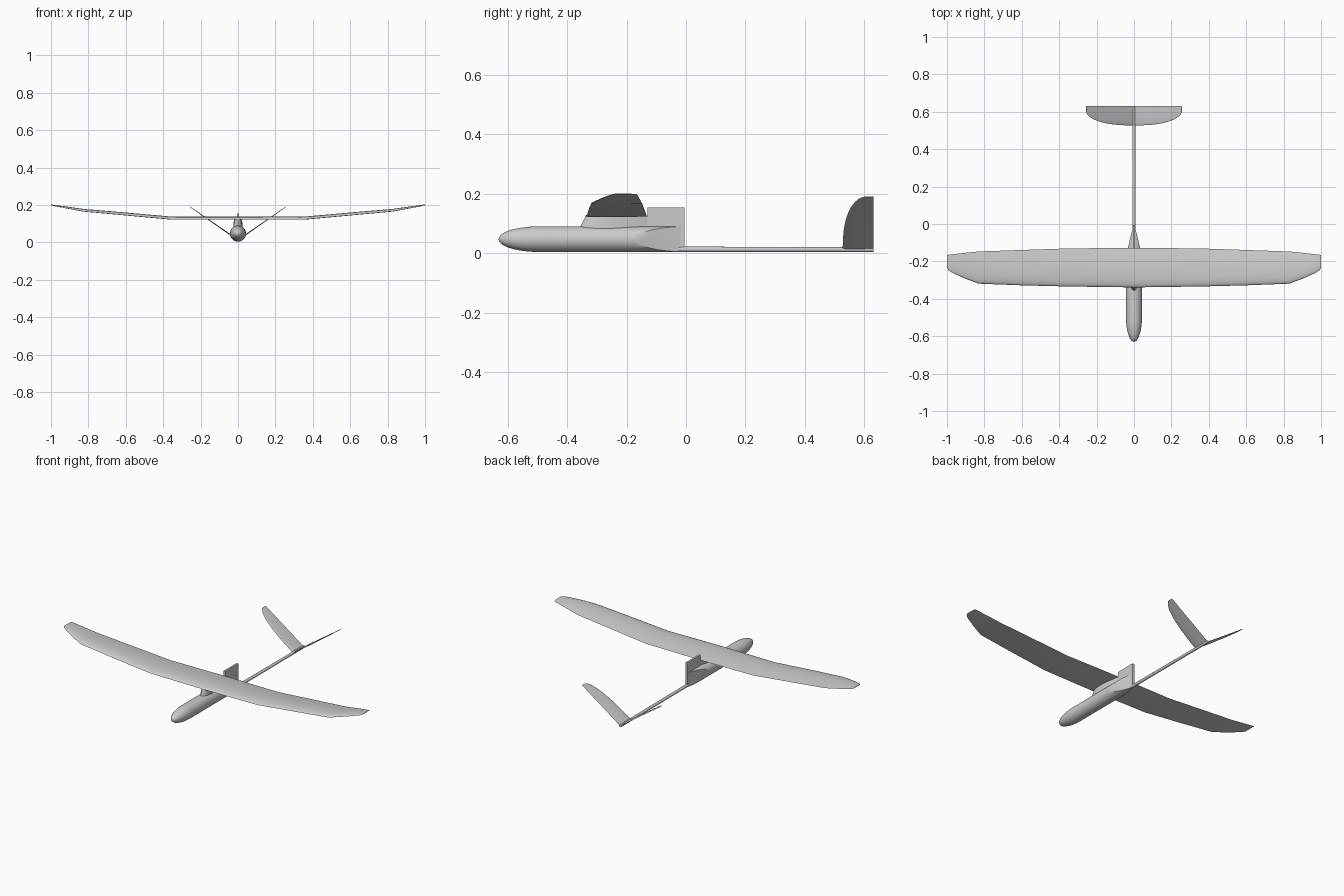
import bpy, bmesh, math
from mathutils import Vector

cube = bpy.data.objects.get("Cube")
if cube:
    bpy.data.objects.remove(cube)

grey = bpy.data.materials.new("light grey")
grey.use_nodes = True
colour = (0.6, 0.6, 0.6, 1)
grey.diffuse_color = colour
grey.node_tree.nodes["Principled BSDF"].inputs["Base Color"].default_value = colour


def finish(name, bm, angle=30):
    """Turn a bmesh into a grey, smooth-shaded object."""
    bmesh.ops.remove_doubles(bm, verts=bm.verts, dist=0.0001)
    bmesh.ops.recalc_face_normals(bm, faces=bm.faces)
    mesh = bpy.data.meshes.new(name)
    bm.to_mesh(mesh)
    bm.free()
    mesh.materials.append(grey)
    obj = bpy.data.objects.new(name, mesh)
    bpy.context.collection.objects.link(obj)
    bpy.ops.object.select_all(action='DESELECT')
    obj.select_set(True)
    bpy.context.view_layer.objects.active = obj
    bpy.ops.object.shade_smooth_by_angle(angle=math.radians(angle))
    return obj


def loft(rings):
    """Skin a list of equal closed rings and cap both ends."""
    bm = bmesh.new()
    loops = [[bm.verts.new(p) for p in ring] for ring in rings]
    for a, b in zip(loops, loops[1:]):
        for i in range(len(a)):
            j = (i + 1) % len(a)
            bm.faces.new((a[i], a[j], b[j], b[i]))
    bm.faces.new(loops[0])
    bm.faces.new(loops[-1])
    return bm


def circle(y, r, z, n=48):
    return [(r * math.cos(2 * math.pi * i / n), y, z + r * math.sin(2 * math.pi * i / n))
            for i in range(n)]


def section(n=14):
    """Airfoil outline as (chord fraction, upper or lower side, relative height)."""
    ts = [(1 - math.cos(math.pi * i / n)) / 2 for i in range(n + 1)]
    shape = lambda t: 2.6 * math.sqrt(t) * (1 - t)
    return ([(t, 1, shape(t)) for t in ts] +
            [(t, -1, shape(t)) for t in reversed(ts[1:-1])])


# Pod: round nose, straight barrel, rear sliced to a vertical wedge
R, ZC = 0.043, 0.047
rings = []
for i in range(17):
    a = math.pi / 2 * i / 16
    rings.append(circle(-0.495 - 0.135 * math.cos(a), max(R * math.sin(a), 0.0005), ZC))
rings += [circle(-0.17, R, ZC), circle(-0.012, R, ZC)]
bm = loft(rings)
for side in (1, -1):
    cut = bmesh.ops.bisect_plane(
        bm, geom=bm.verts[:] + bm.edges[:] + bm.faces[:],
        plane_co=(side * R, -0.17, 0), plane_no=(side * 0.16, R - 0.004, 0), clear_outer=True)
    edges = [e for e in cut["geom_cut"] if isinstance(e, bmesh.types.BMEdge)]
    bmesh.ops.edgeloop_fill(bm, edges=edges)
finish("pod", bm)

# Tail boom
finish("tail_boom", loft([circle(-0.04, 0.009, 0.013, 20), circle(0.63, 0.008, 0.012, 20)]))

# Pylon between pod and wing
rings = []
for z, front, half in ((0.07, -0.365, 0.024), (0.09, -0.355, 0.024), (0.124, -0.338, 0.022)):
    rings.append([(s * h * half, front + t * (-0.12 - front), z) for t, s, h in section()])
finish("pylon", loft(rings))

# Fin plate behind the wing
bm = bmesh.new()
bmesh.ops.create_cube(bm, size=1)
for v in bm.verts:
    v.co = Vector((v.co.x * 0.012, -0.0675 + v.co.y * 0.125, 0.0865 + v.co.z * 0.133))
finish("fin", bm)

# Wing: stations of span, leading edge, trailing edge, height, thickness
stations = [(0, -0.339, -0.127, 0.123, 0.015), (0.36, -0.334, -0.131, 0.123, 0.015),
            (0.60, -0.328, -0.139, 0.145, 0.0145), (0.83, -0.319, -0.147, 0.166, 0.013),
            (0.90, -0.293, -0.154, 0.179, 0.010), (0.965, -0.264, -0.161, 0.191, 0.007),
            (0.99, -0.249, -0.164, 0.196, 0.005), (1.0, -0.236, -0.166, 0.198, 0.003)]
stations = [(-s[0], *s[1:]) for s in reversed(stations[1:])] + stations
rings = []
for x, le, te, z, thick in stations:
    rings.append([(x, le + t * (te - le), z + (thick * h if s > 0 else -0.1 * thick * h))
                  for t, s, h in section()])
finish("wing", loft(rings), 40)

# V tail: straight trailing edge, curved leading edge
for name, side in (("left_tail", 1), ("right_tail", -1)):
    rings = []
    for i in range(15):
        u = math.sin(math.pi / 2 * i / 14)
        x, z = 0.256 * u, 0.012 + 0.178 * u
        le = 0.605 - 0.078 * math.sqrt(max(1 - u ** 2.4, 0))
        thick = 0.0035 * (1 - 0.6 * u)
        rings.append([(side * (x - 0.57 * s * h * thick), le + t * (0.63 - le),
                       z + 0.82 * s * h * thick) for t, s, h in section(8)])
    finish(name, loft(rings), 40)
